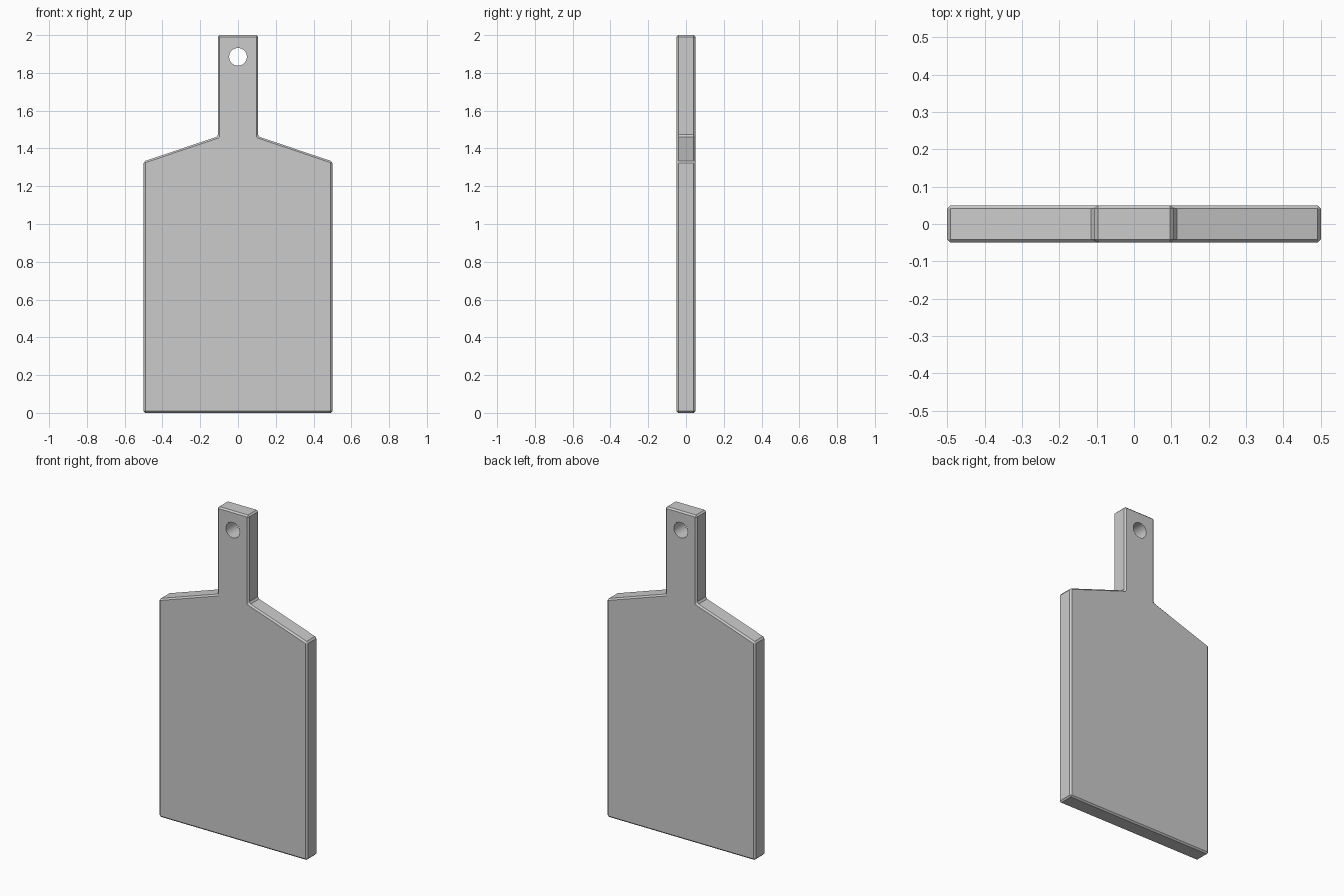
import bpy, bmesh
from math import pi

if "Cube" in bpy.data.objects:
    bpy.data.objects.remove(bpy.data.objects["Cube"])

# Board outline, right half from bottom to top, mirrored to the left
half = [(0.5, 0.0), (0.5, 1.331), (0.106, 1.464), (0.106, 2.0)]
outline = half + [(-x, z) for x, z in reversed(half)]
T = 0.05

bm = bmesh.new()
face = bm.faces.new([bm.verts.new((x, -T, z)) for x, z in outline])
ext = bmesh.ops.extrude_face_region(bm, geom=[face])
bmesh.ops.translate(bm, vec=(0, 2 * T, 0),
                    verts=[v for v in ext["geom"] if isinstance(v, bmesh.types.BMVert)])
bmesh.ops.recalc_face_normals(bm, faces=bm.faces)
mesh = bpy.data.meshes.new("cutting_board")
bm.to_mesh(mesh)
bm.free()
board = bpy.data.objects.new("cutting_board", mesh)
bpy.context.collection.objects.link(board)

# Chamfered edges
bev = board.modifiers.new("chamfer", "BEVEL")
bev.width = 0.009
bev.segments = 1
bev.limit_method = "ANGLE"

# Hanging hole in the handle
bpy.ops.mesh.primitive_cylinder_add(vertices=32, radius=0.047, depth=0.4,
                                    location=(0, 0, 1.885), rotation=(pi / 2, 0, 0))
cutter = bpy.context.object
cutter.name = "hole_cutter"
cutter.hide_render = True
cutter.display_type = "WIRE"
cut = board.modifiers.new("hanging_hole", "BOOLEAN")
cut.operation = "DIFFERENCE"
cut.solver = "EXACT"
cut.object = cutter

# Smooth the hole wall, keep the chamfers crisp
bpy.ops.object.select_all(action="DESELECT")
board.select_set(True)
bpy.context.view_layer.objects.active = board
for m in ("chamfer", "hanging_hole"):
    bpy.ops.object.modifier_apply(modifier=m)
bpy.data.objects.remove(cutter)
bpy.ops.object.shade_smooth_by_angle(angle=pi / 9)
